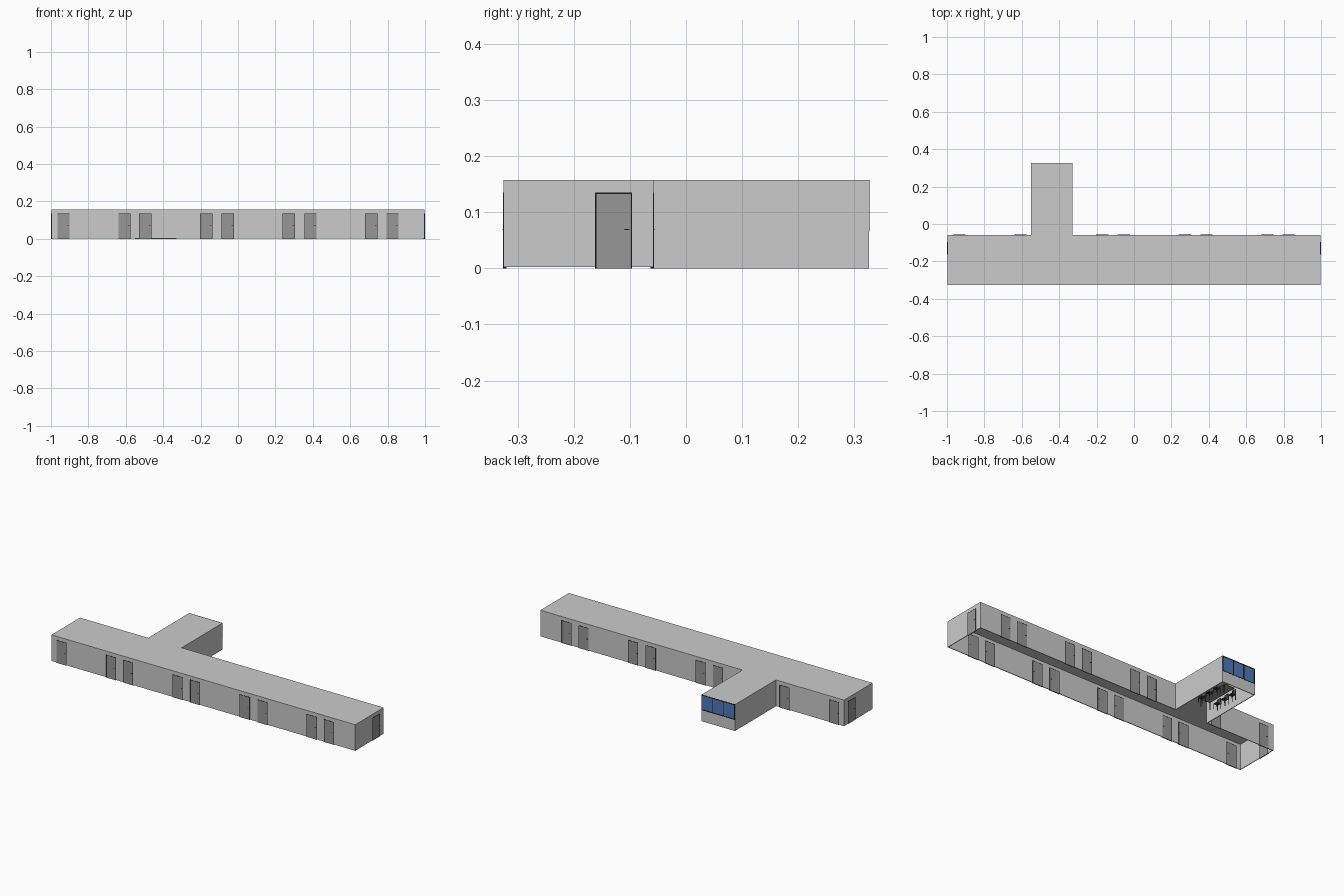
import bpy, bmesh, math
from mathutils import Vector, Matrix

if "Cube" in bpy.data.objects:
    bpy.data.objects.remove(bpy.data.objects["Cube"])


def material(name, rgb):
    m = bpy.data.materials.new(name)
    m.diffuse_color = (*rgb, 1)
    m.use_nodes = True
    m.node_tree.nodes["Principled BSDF"].inputs["Base Color"].default_value = m.diffuse_color
    return m


WALL = material("light_grey_wall", (0.60, 0.60, 0.60))
DOOR = material("door_grey", (0.31, 0.31, 0.31))
BLACK = material("black_trim", (0.01, 0.01, 0.01))
GLASS = material("blue_glass", (0.08, 0.19, 0.50))
DARK = material("dark_furniture", (0.07, 0.07, 0.07))


def boxes(name, mat, spans, matrix=None):
    """One object from (x0, x1, y0, y1, z0, z1) boxes."""
    bm = bmesh.new()
    for x0, x1, y0, y1, z0, z1 in spans:
        mid = Vector((x0 + x1, y0 + y1, z0 + z1)) / 2
        size = Matrix.Diagonal((x1 - x0, y1 - y0, z1 - z0, 1))
        bmesh.ops.create_cube(bm, size=1, matrix=Matrix.Translation(mid) @ size)
    mesh = bpy.data.meshes.new(name)
    bm.to_mesh(mesh)
    bm.free()
    mesh.materials.append(mat)
    ob = bpy.data.objects.new(name, mesh)
    bpy.context.collection.objects.link(ob)
    if matrix:
        ob.matrix_world = matrix
    return ob


T = 0.004            # wall thickness
H = 0.157            # total height
X = 0.998            # corridor half length
YF, YB, YE = -0.325, -0.058, 0.326   # front wall, back wall, annex end
AX0, AX1 = -0.55, -0.33              # annex sides
SILL = 0.066

# Corridor shell, open underneath
boxes("corridor_front_wall", WALL, [(-X, X, YF, YF + T, 0.002, H - T)])
boxes("corridor_back_wall", WALL, [(-X, AX0, YB - T, YB, 0.002, H - T),
                                   (AX1, X, YB - T, YB, 0.002, H - T)])
for s, side in ((-1, "left"), (1, "right")):
    a, b = sorted((s * X, s * (X - T)))
    boxes(f"corridor_{side}_end_wall", WALL, [(a, b, YF + T, YB - T, 0.002, H - T)])
boxes("corridor_roof", WALL, [(-X, X, YF, YB, H - T, H)])

# Annex shell
boxes("annex_side_walls", WALL, [(AX0, AX0 + T, YB - T, YE, 0, H - T),
                                 (AX1 - T, AX1, YB - T, YE, 0, H - T)])
boxes("annex_end_wall", WALL, [(AX0 + T, AX1 - T, YE - T, YE, 0, SILL)])
boxes("annex_roof", WALL, [(AX0, AX1, YB, YE, H - T, H)])

# Three-pane window across the annex end
F = 0.004
step = (AX1 - AX0 - F) / 3
bars = [(AX0 + i * step, AX0 + i * step + F, YE - T, YE + 0.001, SILL, H)
        for i in range(4)]
bars += [(AX0, AX1, YE - T, YE + 0.001, z, z + F) for z in (SILL, H - F)]
boxes("window_frame", BLACK, bars)
boxes("window_panes", GLASS, [(AX0 + i * step + F, AX0 + (i + 1) * step, YE - 0.003,
                               YE - 0.001, SILL + F, H - F) for i in range(3)])


def door(name, x, y, angle=0):
    """Door through a wall, local -y facing outward, with levers on both sides."""
    m = Matrix.Translation((x, y, 0)) @ Matrix.Rotation(angle, 4, "Z")
    w, h, f = 0.033, 0.135, 0.0022
    boxes(name, DOOR, [(-w + f, w - f, -0.0026, 0.0026, 0, h - f)], m)
    boxes(name + "_frame", BLACK, [(-w, -w + f, -0.003, 0.003, 0, h),
                                   (w - f, w, -0.003, 0.003, 0, h),
                                   (-w + f, w - f, -0.003, 0.003, h - f, h)], m)
    boxes(name + "_handle", BLACK,
          [(0.026, 0.028, -0.004, 0.004, 0.068, 0.070),
           (0.019, 0.028, -0.004, -0.0034, 0.068, 0.070),
           (0.019, 0.028, 0.0034, 0.004, 0.068, 0.070)], m)


# Doors along both long walls; the annex replaces one at the back
DOOR_X = [-0.933, -0.607, -0.495, -0.169, -0.055, 0.272, 0.388, 0.713, 0.826]
for i, x in enumerate(DOOR_X):
    door(f"front_door_{i + 1}", x, YF + T / 2)
    if not AX0 < x < AX1:
        door(f"back_door_{i + 1}", x, YB - T / 2, math.pi)
door("right_end_door", X - T / 2, -0.129, math.pi / 2)
door("left_end_door", -X + T / 2, -0.129, -math.pi / 2)

# Meeting table inside the annex
cx, cy = (AX0 + AX1) / 2, 0.15
tw, tl, th, leg = 0.035, 0.10, 0.050, 0.002
boxes("table_top", DOOR, [(cx - tw, cx + tw, cy - tl, cy + tl, th - 0.004, th)])
boxes("table_legs", DARK, [(cx + sx * (tw - 0.005) - leg, cx + sx * (tw - 0.005) + leg,
                            cy + sy * (tl - 0.006) - leg, cy + sy * (tl - 0.006) + leg,
                            0, th - 0.004) for sx in (-1, 1) for sy in (-1, 1)])


def chair(name, x, y, angle):
    """Chair with its backrest on local +x."""
    m = Matrix.Translation((x, y, 0)) @ Matrix.Rotation(angle, 4, "Z")
    r, l = 0.014, 0.0012
    parts = [(-r, r, -r, r, 0.029, 0.032), (r - 0.003, r, -r, r, 0.042, 0.064)]
    for sy in (-1, 1):
        c = sy * (r - l)
        parts += [(-r, -r + 2 * l, c - l, c + l, 0, 0.029),
                  (r - 2 * l, r, c - l, c + l, 0, 0.029),
                  (r - 2 * l, r, c - l, c + l, 0.032, 0.042)]
    boxes(name, DARK, parts, m)


# Chairs along both sides of the table
for i in range(3):
    y = cy + (i - 1) * 0.06
    chair(f"right_chair_{i + 1}", cx + 0.052, y, 0)
    chair(f"left_chair_{i + 1}", cx - 0.052, y, math.pi)
